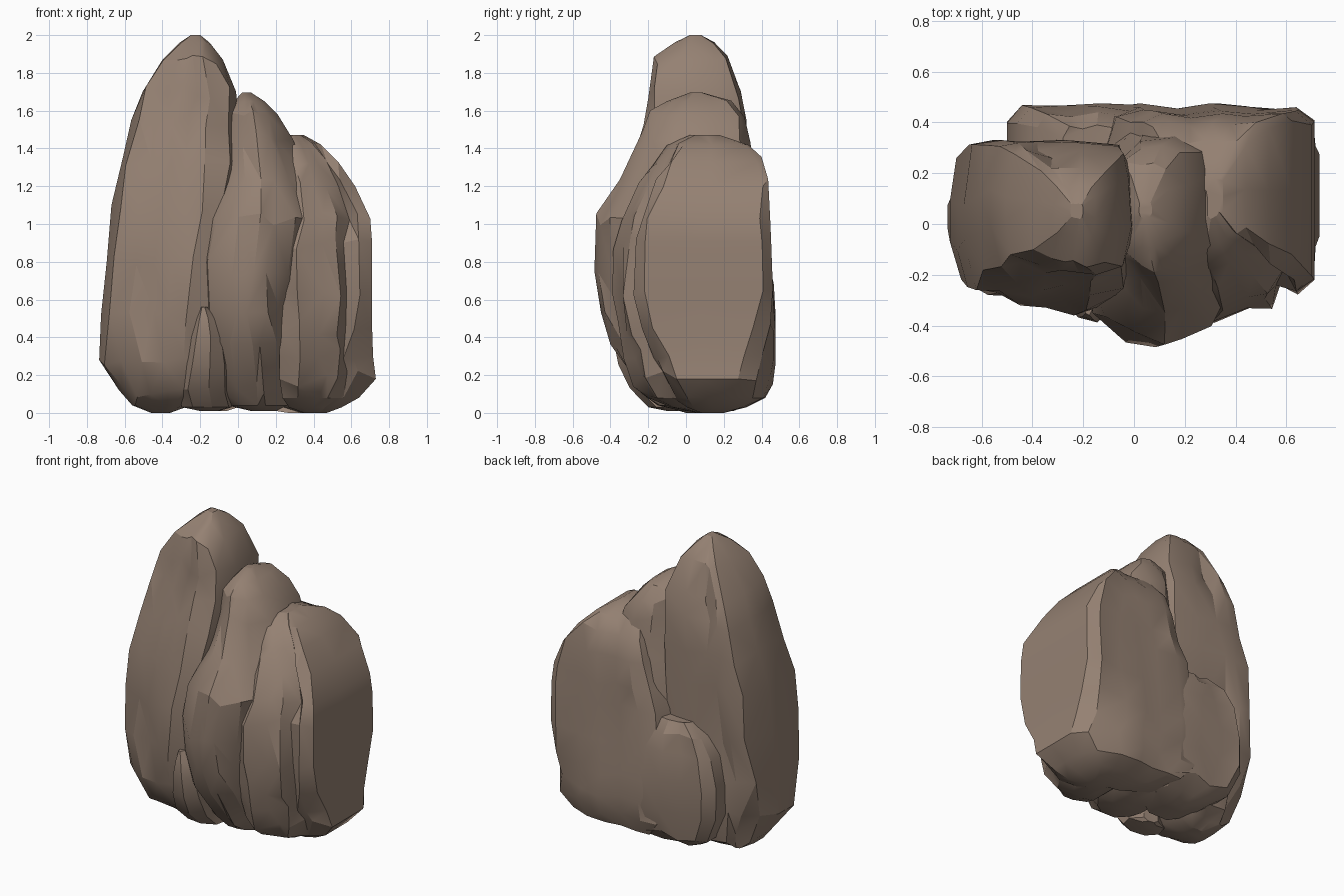
import bpy, bmesh, math, random

random.seed(11)
stone = bpy.data.materials.new("warm brown stone")
stone.diffuse_color = (0.30, 0.22, 0.17, 1)


def column(name, outline, levels, jitter=0.022, side=1):
    """Loft a unit outline through levels (z, x0, x1, y0, y1[, pinch of the outer end]), roughened."""
    bm = bmesh.new()
    rings = []
    for z, x0, x1, y0, y1, *pinch in levels:
        cx, cy, hx, hy = (x0 + x1) / 2, (y0 + y1) / 2, (x1 - x0) / 2, (y1 - y0) / 2
        j = jitter * min(1, max(0, (min(hx, hy) - .07) / .12))
        ring = []
        for u, v in outline:
            if pinch and u * side > 0:
                v *= 1 - (1 - pinch[0]) * (u * side) ** 2
            ring.append(bm.verts.new((
                cx + u * hx + random.uniform(-j, j) * (abs(u) < 0.95),
                cy + v * hy + random.uniform(-j, j) * (abs(v) < 0.95),
                z + random.uniform(-2, 2) * j * (abs(u) < 0.95 and z > .1))))
        rings.append(ring)
    n = len(outline)
    for a, b in zip(rings, rings[1:]):
        for i in range(n):
            k = (i + 1) % n
            bm.faces.new((a[i], a[k], b[k], b[i]))
    bm.faces.new(rings[0][::-1])
    bm.faces.new(rings[-1])
    # chipped facets: split every quad
    bmesh.ops.triangulate(bm, faces=bm.faces[:], quad_method='SHORT_EDGE')
    bmesh.ops.recalc_face_normals(bm, faces=bm.faces[:])
    mesh = bpy.data.meshes.new(name)
    bm.to_mesh(mesh)
    bm.free()
    obj = bpy.data.objects.new(name, mesh)
    bpy.context.collection.objects.link(obj)
    mesh.materials.append(stone)
    bpy.ops.object.select_all(action='DESELECT')
    obj.select_set(True)
    bpy.context.view_layer.objects.active = obj
    bpy.ops.object.shade_smooth_by_angle(angle=math.radians(25))
    return obj


# tall left column: bowed outer side, ridge towards the front right
column("tall_left_rock",
       [(-.88, -.72), (-.55, -.8), (-.2, -.88), (.1, -.9), (.4, -1), (.8, -.85), (1, -.2),
        (.95, .6), (.8, .95), (.2, 1), (-.3, .93), (-.6, 1), (-.88, .95), (-1, .3), (-1, -.2)],
       [(0.0, -.46, -.36, .0, .12), (.04, -.56, -.25, -.14, .20), (.12, -.63, -.17, -.24, .28, .6),
        (.28, -.735, -.12, -.31, .32, .55), (.52, -.725, -.08, -.345, .33, .8),
        (.80, -.695, -.04, -.36, .33),
        (1.10, -.67, -.01, -.34, .33), (1.35, -.61, .0, -.28, .325), (1.55, -.565, .0, -.225, .32),
        (1.70, -.505, -.01, -.20, .29), (1.87, -.40, -.08, -.17, .22), (1.96, -.31, -.15, -.06, .15),
        (2.0, -.25, -.20, .02, .08)], side=-1)

# middle column: blunt rounded bulge at the front
column("middle_rock",
       [(-1, -.3), (-.8, -.7), (-.35, -.93), (0, -1), (.3, -.95), (.65, -.8), (1, -.4), (1, .4),
        (.8, .85), (.2, 1), (-.4, .95), (-.9, .7), (-1, .2)],
       [(0.01, .07, .20, -.02, .16), (.04, -.06, .26, -.15, .26), (.12, -.12, .28, -.25, .34),
        (.35, -.18, .30, -.40, .38), (.55, -.20, .32, -.45, .39), (.76, -.21, .34, -.485, .39),
        (1.03, -.18, .39, -.475, .38), (1.25, -.13, .37, -.35, .37), (1.45, -.09, .29, -.23, .34),
        (1.58, -.05, .21, -.19, .31), (1.65, -.02, .14, -.10, .24), (1.695, .02, .07, .02, .09)])

# right column: flat oval outer side, crevice near the front corner, back wing behind the middle
column("right_rock",
       [(-1, -.85), (-.6, -1), (-.1, -.9), (.25, -.82), (.45, -.63), (.65, -.70), (1, -.62),
        (1, .1), (1, .88), (.7, 1), (.0, .97), (-.6, 1), (-1.2, .95), (-1.8, 1), (-2.25, .92),
        (-2.4, .6), (-1.2, .4), (-1, 0)],
       [(0.0, .35, .47, .06, .20), (.03, .27, .55, -.08, .32, .7), (.08, .235, .64, -.20, .42, .55),
        (.18, .22, .73, -.28, .46, .52), (.30, .22, .715, -.33, .475, .65),
        (.45, .22, .71, -.36, .475, .85),
        (.65, .22, .71, -.39, .46), (.90, .23, .71, -.385, .45), (1.03, .26, .70, -.34, .445),
        (1.20, .26, .62, -.25, .435), (1.33, .25, .53, -.18, .40), (1.42, .24, .44, -.10, .33),
        (1.47, .29, .35, .02, .18)])

# small boulders leaning on the front and back
lump = [(math.cos(a * math.pi / 4 + .2), math.sin(a * math.pi / 4 + .2)) for a in range(8)]
column("front_chip", lump,
       [(0.01, -.20, -.10, -.10, .0), (.03, -.30, -.03, -.20, .0), (.12, -.32, -.05, -.30, -.02),
        (.26, -.29, -.05, -.36, -.1), (.40, -.26, -.07, -.39, -.15), (.50, -.23, -.11, -.38, -.2),
        (.56, -.20, -.16, -.36, -.25)], .015)
column("back_boulder",
       [(-1, -.8), (1, -.8), (1, .4), (.75, .9), (.2, 1), (-.3, .85), (-.8, .95), (-1, .5)],
       [(0.01, -.20, -.06, .05, .25), (.05, -.32, .06, .1, .36), (.12, -.42, .10, .15, .44),
        (.30, -.50, .12, .2, .475), (.50, -.50, .10, .2, .475), (.68, -.46, .06, .2, .465),
        (.80, -.38, .02, .2, .44), (.87, -.28, -.06, .2, .39)])
